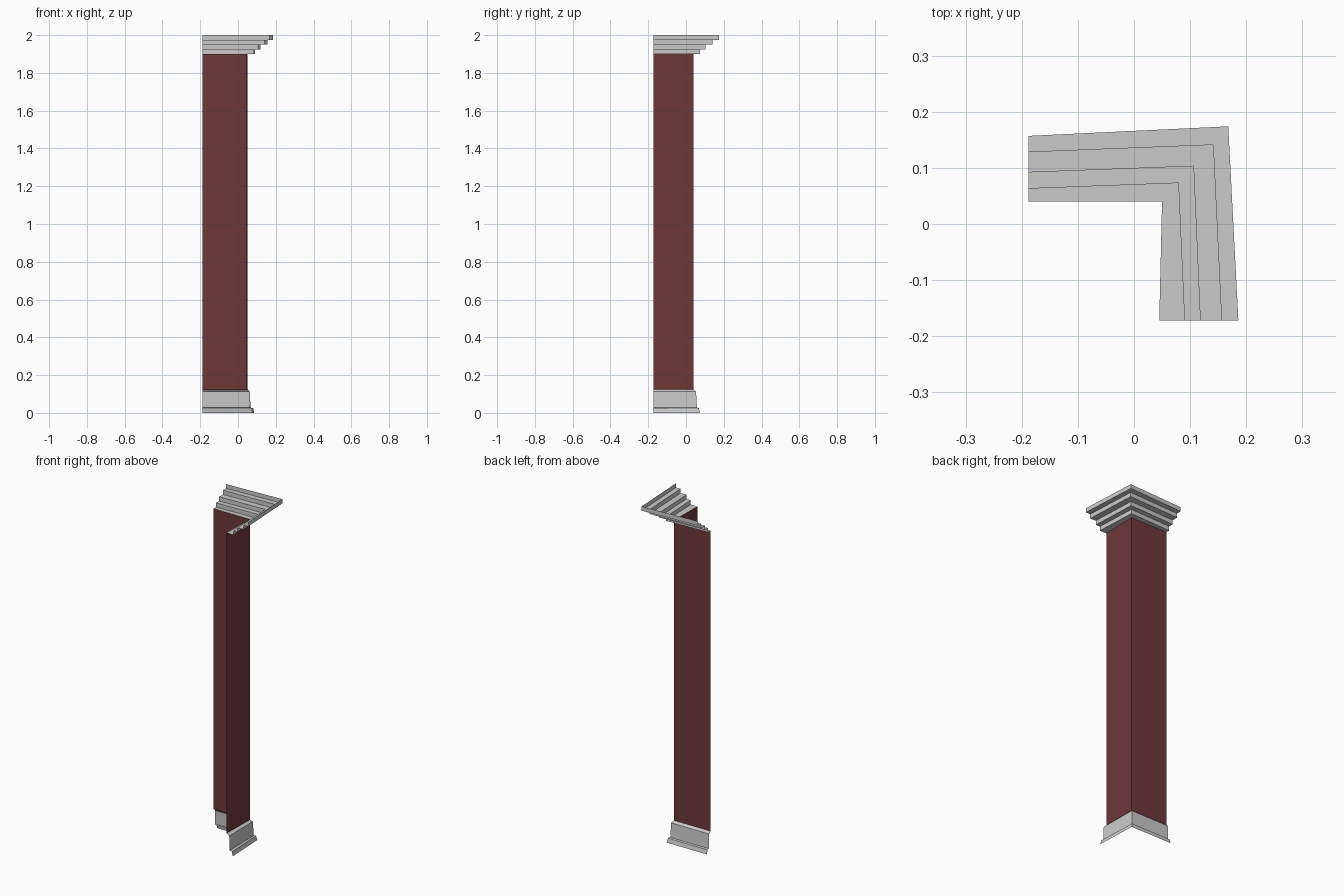
import bpy

if "Cube" in bpy.data.objects:
    bpy.data.objects.remove(bpy.data.objects["Cube"])

LEFT, FRONT = -0.188, -0.172   # open ends of the two wings


def sweep(name, rows, mat=None):
    """Skin an L-shaped strip; each row = (y at left end, corner x, corner y, x at front end, z)."""
    verts, faces = [], []
    for ya, xc, yc, xb, z in rows:
        verts += [(LEFT, ya, z), (xc, yc, z), (xb, FRONT, z)]
    for r in range(len(rows) - 1):
        for i in (3 * r, 3 * r + 1):
            faces.append((i + 1, i, i + 3, i + 4))
    me = bpy.data.meshes.new(name)
    me.from_pydata(verts, [], faces)
    if mat:
        me.materials.append(mat)
    ob = bpy.data.objects.new(name, me)
    bpy.context.collection.objects.link(ob)
    return ob


red = bpy.data.materials.new("dark_red_panel")
red.diffuse_color = (0.16, 0.04, 0.04, 1)
red.use_nodes = True
red.node_tree.nodes["Principled BSDF"].inputs["Base Color"].default_value = red.diffuse_color

wall = (0.04, 0.05, 0.04, 0.045)

# Corner wall panels
sweep("wall_panel", [wall + (0.125,), wall + (1.9,)], red)

# Baseboard, open at the back like the wall
sweep("baseboard", [
    (0.073, 0.076, 0.073, 0.086, 0.0),
    (0.067, 0.070, 0.068, 0.080, 0.025),
    (0.056, 0.062, 0.058, 0.066, 0.028),
    (0.052, 0.060, 0.053, 0.063, 0.113),
    wall + (0.125,),
])

# Stepped crown moulding: alternating ledges and risers
steps = [(0.063, 0.079, 0.073, 0.090), (0.092, 0.106, 0.103, 0.118),
         (0.128, 0.141, 0.141, 0.156), (0.157, 0.168, 0.174, 0.186)]
crown = [wall + (1.9,)]
for i, s in enumerate(steps):
    crown += [s + (1.9 + 0.025 * i,), s + (1.925 + 0.025 * i,)]
sweep("crown_moulding", crown)
